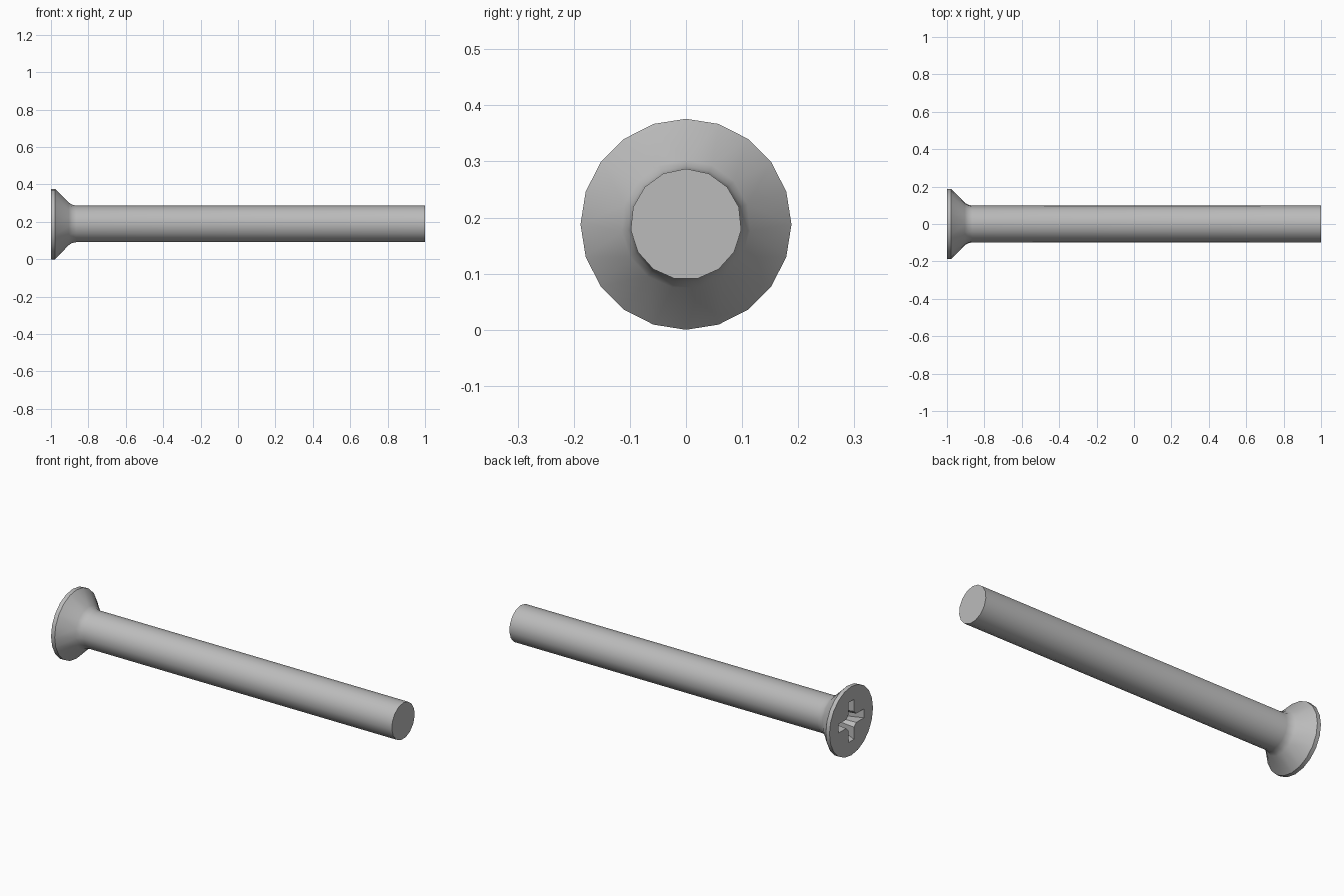
import bpy, bmesh, math
from mathutils import Vector

cube = bpy.data.objects.get("Cube")
if cube:
    bpy.data.objects.remove(cube)

AXIS_Z = 0.188
HEAD_SIDES, SHAFT_SIDES = 20, 15

steel = bpy.data.materials.new("grey_steel")
steel.use_nodes = True
colour = (0.5, 0.5, 0.5, 1)
steel.diffuse_color = colour
steel.node_tree.nodes["Principled BSDF"].inputs["Base Color"].default_value = colour


def add_ring(bm, x, radius, sides):
    """Circle around the screw axis, one corner pointing up."""
    verts = []
    for i in range(sides):
        a = math.tau * i / sides
        verts.append(bm.verts.new((x, radius * math.sin(a), AXIS_Z + radius * math.cos(a))))
    edges = [bm.edges.new((verts[i - 1], verts[i])) for i in range(sides)]
    return verts, edges


def finish(bm, name):
    bmesh.ops.recalc_face_normals(bm, faces=bm.faces)
    mesh = bpy.data.meshes.new(name)
    bm.to_mesh(mesh)
    bm.free()
    mesh.materials.append(steel)
    obj = bpy.data.objects.new(name, mesh)
    bpy.context.collection.objects.link(obj)
    return obj


# Screw body: rim, countersunk cone, small fillet, plain shaft
profile = [(-1, 0.188, HEAD_SIDES), (-0.978, 0.188, HEAD_SIDES),
           (-0.905, 0.115, SHAFT_SIDES), (-0.888, 0.104, SHAFT_SIDES),
           (-0.865, 0.099, SHAFT_SIDES), (1, 0.099, SHAFT_SIDES)]
bm = bmesh.new()
rings = [add_ring(bm, *p) for p in profile]
for (_, a), (_, b) in zip(rings, rings[1:]):
    bmesh.ops.bridge_loops(bm, edges=a + b)
bm.faces.new(rings[0][0])
bm.faces.new(rings[-1][0])
screw = finish(bm, "screw")

# Tapered cross-shaped cutter for the driver recess
bm = bmesh.new()
loops = []
for x, reach, width, core in [(-1.02, 0.118, 0.025, 0.045), (-0.89, 0.06, 0.02, 0.032)]:
    loop = []
    for quarter in range(4):
        a = quarter * math.pi / 2
        for u, v in [(core, -width), (reach, -width), (reach, width), (core, width)]:
            y = u * math.cos(a) - v * math.sin(a)
            z = u * math.sin(a) + v * math.cos(a)
            loop.append(bm.verts.new((x, y, AXIS_Z + z)))
    bm.faces.new(loop)
    loops.append(loop)
outer, inner = loops
for i in range(len(outer)):
    bm.faces.new((outer[i - 1], outer[i], inner[i], inner[i - 1]))
cutter = finish(bm, "recess_cutter")
cutter.hide_render = True

# Cut the recess into the head
cut = screw.modifiers.new("driver_recess", "BOOLEAN")
cut.operation = "DIFFERENCE"
cut.solver = "EXACT"
cut.object = cutter
bpy.ops.object.select_all(action="DESELECT")
screw.select_set(True)
bpy.context.view_layer.objects.active = screw
bpy.ops.object.modifier_apply(modifier=cut.name)
bpy.data.objects.remove(cutter)

# Smooth sides with crisp rim, tip and recess edges
bpy.ops.object.shade_smooth_by_angle(angle=math.radians(32))
